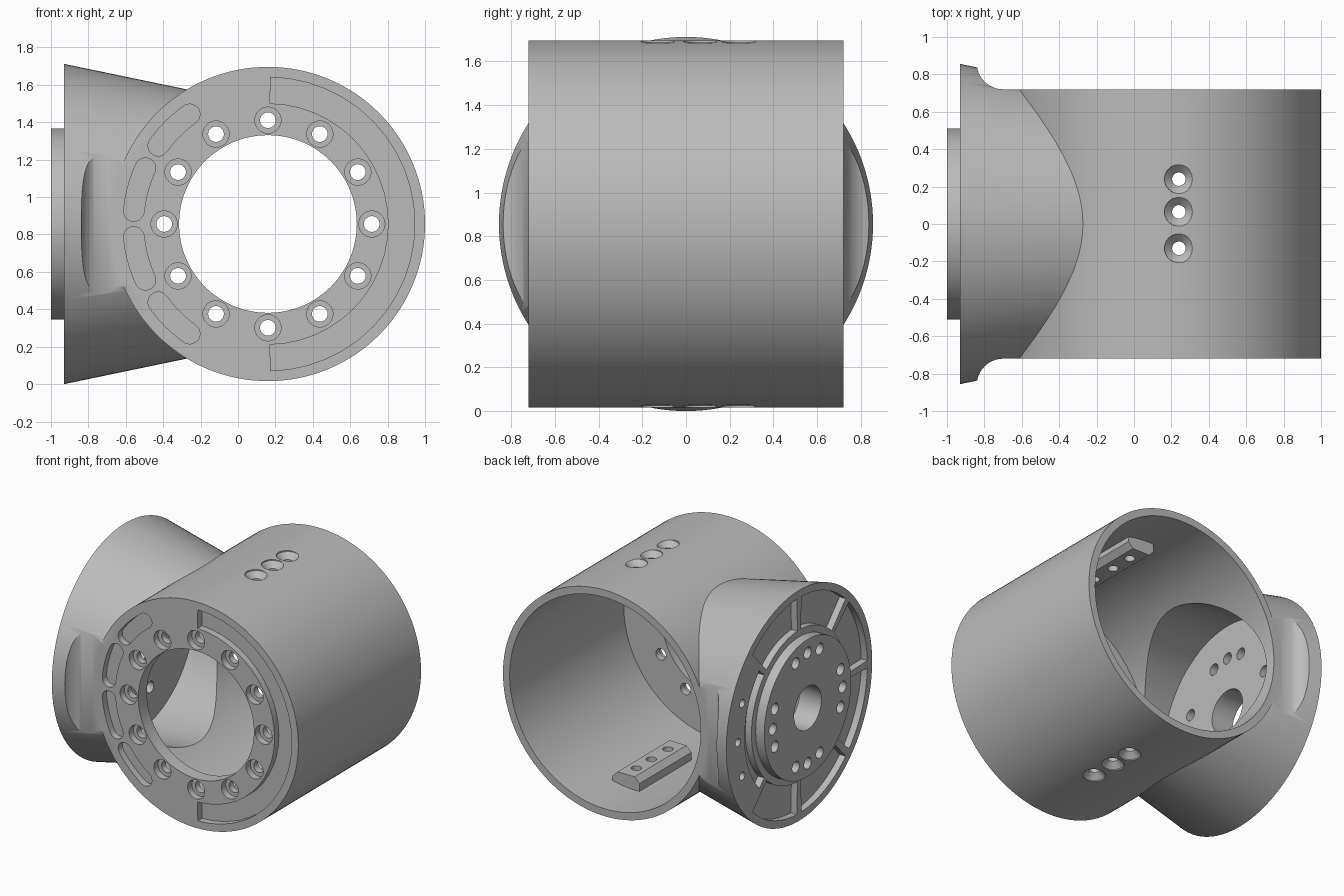
import bpy, bmesh
from math import cos, sin, radians, pi

if "Cube" in bpy.data.objects:
    bpy.data.objects.remove(bpy.data.objects["Cube"], do_unlink=True)

grey = bpy.data.materials.new("machined grey")
grey.use_nodes = True
grey.diffuse_color = (0.5, 0.5, 0.5, 1)
grey.node_tree.nodes["Principled BSDF"].inputs["Base Color"].default_value = (0.5, 0.5, 0.5, 1)

CX, CZ = 0.16, 0.856      # barrel axis
R, HALF = 0.84, 0.72      # barrel radius and half length
FLANGE = -0.93            # flange face


def place(axis, d, a, b):
    return {"x": (d, a, b), "y": (a, d, b), "z": (a, b, d)}[axis]


def loft(name, axis, rings):
    """Solid from a stack of (depth, outline) rings along an axis."""
    bm = bmesh.new()
    loops = [[bm.verts.new(place(axis, d, a, b)) for a, b in pts] for d, pts in rings]
    n = len(loops[0])
    for lo, hi in zip(loops, loops[1:]):
        for i in range(n):
            j = (i + 1) % n
            bm.faces.new((lo[i], lo[j], hi[j], hi[i]))
    bm.faces.new(loops[0])
    bm.faces.new(loops[-1])
    bmesh.ops.recalc_face_normals(bm, faces=bm.faces)
    mesh = bpy.data.meshes.new(name)
    bm.to_mesh(mesh)
    bm.free()
    mesh.materials.append(grey)
    ob = bpy.data.objects.new(name, mesh)
    bpy.context.collection.objects.link(ob)
    return ob


def lathe(name, axis, centre, profile, seg=32):
    """Round solid from (depth, radius) pairs."""
    a, b = centre
    turn = [2 * pi * i / seg for i in range(seg)]
    return loft(name, axis, [(d, [(a + r * cos(t), b + r * sin(t)) for t in turn])
                             for d, r in profile])


def prism(name, axis, pts, d0, d1):
    return loft(name, axis, [(d0, pts), (d1, pts)])


def arc(centre, r, start, end, steps=24):
    angles = [radians(start + (end - start) * i / steps) for i in range(steps + 1)]
    return [(centre[0] + r * cos(t), centre[1] + r * sin(t)) for t in angles]


def sector(centre, r0, r1, start, end):
    return arc(centre, r1, start, end) + arc(centre, r0, end, start)


def bean(centre, r, half, start, end):
    """Curved slot with round ends."""
    first, last = arc(centre, r, start, end, 1)
    return (arc(centre, r + half, start, end, 10) + arc(last, half, end, end + 180, 10)[1:-1]
            + arc(centre, r - half, end, start, 10)
            + arc(first, half, start + 180, start + 360, 10)[1:-1])


def combine(target, tool, operation="DIFFERENCE", keep=False):
    mod = target.modifiers.new("cut", "BOOLEAN")
    mod.operation, mod.solver, mod.object = operation, "EXACT", tool
    bpy.context.view_layer.objects.active = target
    bpy.ops.object.modifier_apply(modifier=mod.name)
    if not keep:
        bpy.data.objects.remove(tool, do_unlink=True)


barrel_axis = (CX, CZ)
flange_axis = (0, CZ)

# Conical side branch, trimmed to the barrel length with a concave fillet
branch = lathe("branch", "x", flange_axis, [(FLANGE, 0.856), (0.1, 0.642)], 128)
side = [(-1.1, 1), (-0.84, 1)] + arc((-0.7, 0.86), 0.14, 180, 270, 12) + [(0.3, HALF)]
outline = side + [(x, -y) for x, y in reversed(side)]
combine(branch, prism("trim", "z", outline, -0.2, 2), "INTERSECT")

# Barrel, branch and round locating hub
housing = lathe("housing", "y", barrel_axis, [(-HALF, R), (HALF, R)], 128)
combine(housing, branch, "UNION")
combine(housing, lathe("hub", "x", flange_axis, [(-1, 0.51), (-0.88, 0.51)], 96), "UNION")

# Hollow barrel, hollow branch and front opening
combine(housing, lathe("bore", "y", barrel_axis, [(-0.62, 0.785), (0.9, 0.785)], 128))
combine(housing, lathe("branch_bore", "x", flange_axis, [(-0.82, 0.66), (0.1, 0.57)], 96))
combine(housing, lathe("opening", "y", barrel_axis, [(-0.9, 0.475), (-0.5, 0.475)], 96))

# Front face: twelve counterbored holes, four slots, half-ring recess
for x, z in arc(barrel_axis, 0.555, 0, 330, 11):
    combine(housing, lathe("bolt_hole", "y", (x, z),
                           [(-0.8, 0.07), (-0.67, 0.07), (-0.67, 0.042), (-0.5, 0.042)]))
for mid in (135, 165, 195, 225):
    combine(housing, prism("slot", "y", bean(barrel_axis, 0.72, 0.055, mid - 9.5, mid + 9.5),
                           -0.8, -0.67))
combine(housing, prism("recess", "y", sector(barrel_axis, 0.645, 0.785, -89, 89), -0.8, -0.67))

# Flange face: pockets between ribs, and one narrow pocket beside three holes
for k in range(1, 7):
    combine(housing, prism("pocket", "x",
                           sector(flange_axis, 0.56, 0.8, 45 * k + 2, 45 * k + 43), -0.99, -0.88))
combine(housing, prism("pocket", "x", sector(flange_axis, 0.56, 0.64, -43, 43), -0.99, -0.88))
for y, z in arc(flange_axis, 0.72, -22, 22, 2):
    combine(housing, lathe("rim_hole", "x", (y, z), [(-1, 0.03), (-0.85, 0.03)], 20))

# Hub: central hole and four groups of three
combine(housing, lathe("hub_hole", "x", flange_axis, [(-1.1, 0.16), (-0.6, 0.16)], 48))
for quarter in range(4):
    for y, z in arc(flange_axis, 0.41, quarter * 90 - 20, quarter * 90 + 20, 2):
        combine(housing, lathe("hub_bolt", "x", (y, z), [(-1.1, 0.042), (-0.6, 0.042)], 24))

# Inner rails with countersunk screw holes, lower and upper
parts = [housing]
for name, flip in (("lower_rail", 1), ("upper_rail", -1)):
    def height(h):
        return CZ + flip * (h - CZ)
    section = [(0.13, 0.05), (0.35, 0.05), (0.35, 0.13), (0.31, 0.17), (0.17, 0.17), (0.13, 0.13)]
    rail = prism(name, "y", [(x, height(h)) for x, h in section], -0.25, 0.36)
    for y in (0.24, 0.065, -0.13):
        screw = lathe("screw_hole", "z", (0.24, y),
                      [(height(h), r) for h, r in
                       ((-0.1, 0.077), (0.025, 0.077), (0.065, 0.036), (0.3, 0.036))])
        combine(housing, screw, keep=True)
        combine(rail, screw)
    parts.append(rail)

# Smooth round walls, crisp edges
bpy.ops.object.select_all(action="DESELECT")
for ob in parts:
    ob.select_set(True)
bpy.context.view_layer.objects.active = housing
bpy.ops.object.shade_smooth_by_angle(angle=radians(30))
